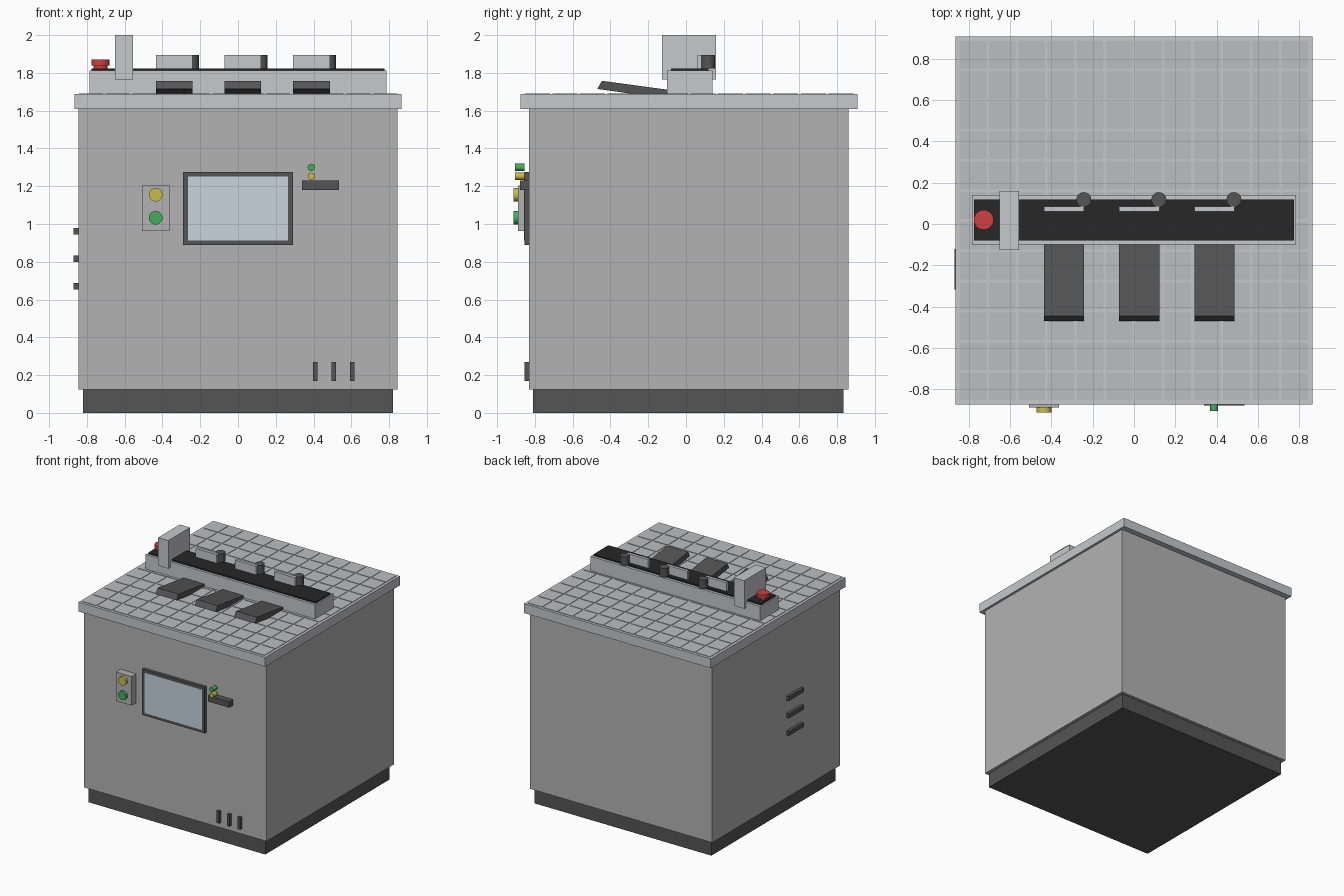
import bpy, bmesh, math
from mathutils import Matrix

if "Cube" in bpy.data.objects:
    bpy.data.objects.remove(bpy.data.objects["Cube"])


def material(name, r, g, b):
    m = bpy.data.materials.new(name)
    m.diffuse_color = (r, g, b, 1)
    m.use_nodes = True
    m.node_tree.nodes["Principled BSDF"].inputs["Base Color"].default_value = m.diffuse_color
    return m


BODY = material("body_grey", 0.45, 0.45, 0.45)
LIGHT = material("light_grey", 0.57, 0.58, 0.60)
TILE = material("tile_grey", 0.49, 0.52, 0.54)
DARK = material("dark_grey", 0.09, 0.09, 0.09)
BLACK = material("black", 0.02, 0.02, 0.02)
GLASS = material("screen_blue", 0.57, 0.66, 0.73)
RED = material("red", 0.65, 0.05, 0.05)
GREEN = material("green", 0.06, 0.42, 0.10)
YELLOW = material("yellow", 0.60, 0.50, 0.06)


def finish(name, bm, mat):
    bmesh.ops.recalc_face_normals(bm, faces=bm.faces)
    me = bpy.data.meshes.new(name)
    bm.to_mesh(me)
    bm.free()
    me.materials.append(mat)
    ob = bpy.data.objects.new(name, me)
    bpy.context.collection.objects.link(ob)
    return ob


def add_box(bm, x0, x1, y0, y1, z0, z1):
    m = Matrix.Translation(((x0 + x1) / 2, (y0 + y1) / 2, (z0 + z1) / 2)) \
        @ Matrix.Diagonal((x1 - x0, y1 - y0, z1 - z0, 1))
    bmesh.ops.create_cube(bm, size=1, matrix=m)


def box(name, mat, *b):
    bm = bmesh.new()
    add_box(bm, *b)
    return finish(name, bm, mat)


def cylinder(name, mat, x, y, z, r, depth, along_y=False):
    m = Matrix.Translation((x, y, z))
    if along_y:
        m = m @ Matrix.Rotation(math.pi / 2, 4, 'X')
    bm = bmesh.new()
    bmesh.ops.create_cone(bm, cap_ends=True, segments=32, radius1=r, radius2=r,
                          depth=depth, matrix=m)
    ob = finish(name, bm, mat)
    bpy.context.view_layer.objects.active = ob
    ob.select_set(True)
    bpy.ops.object.shade_smooth_by_angle()
    ob.select_set(False)
    return ob


# Cabinet
box("plinth", DARK, -0.82, 0.82, -0.81, 0.835, 0, 0.13)
box("cabinet", BODY, -0.845, 0.845, -0.83, 0.86, 0.125, 1.615)
box("table_top", LIGHT, -0.865, 0.865, -0.875, 0.908, 1.61, 1.688)

# Thin tiles covering the table
N, gap = 12, 0.014
x0, y0, w, d = -0.85, -0.86, 1.70, 1.753
bm = bmesh.new()
for i in range(N):
    for j in range(N):
        xa, ya = x0 + i * w / N, y0 + j * d / N
        add_box(bm, xa + gap / 2, xa + w / N - gap / 2,
                ya + gap / 2, ya + d / N - gap / 2, 1.684, 1.692)
finish("table_tiles", bm, TILE)

# Raised rail across the table
box("rail", LIGHT, -0.785, 0.785, -0.10, 0.14, 1.685, 1.812)
box("rail_cover", BLACK, -0.775, 0.775, -0.08, 0.118, 1.81, 1.824)
box("upright_panel", LIGHT, -0.652, -0.557, -0.127, 0.16, 1.765, 2.0)
cylinder("stop_button_stem", RED, -0.728, 0.02, 1.835, 0.038, 0.026)
cylinder("stop_button_cap", RED, -0.728, 0.02, 1.855, 0.048, 0.03)

# Three stations: stop plate, post and sloping pad
profile = [(-0.47, 1.715), (-0.445, 1.758), (-0.09, 1.71), (-0.09, 1.662)]
for k in range(3):
    c = -0.338 + k * 0.3635
    box(f"stop_plate_{k + 1}", LIGHT, c - 0.097, c + 0.097, 0.06, 0.085, 1.82, 1.896)
    cylinder(f"post_{k + 1}", DARK, c + 0.095, 0.118, 1.859, 0.036, 0.074)
    bm = bmesh.new()
    face = bm.faces.new([bm.verts.new((c - 0.097, y, z)) for y, z in profile])
    ext = bmesh.ops.extrude_face_region(bm, geom=[face])
    bmesh.ops.translate(bm, vec=(0.194, 0, 0),
                        verts=[v for v in ext["geom"] if isinstance(v, bmesh.types.BMVert)])
    bm.faces.ensure_lookup_table()
    if not face.is_valid or len(bm.faces) < 6:
        bm.faces.new(list(bm.verts)[:4])
    finish(f"sloping_pad_{k + 1}", bm, DARK)

# Screen
box("screen_frame", DARK, -0.29, 0.29, -0.855, -0.82, 0.89, 1.275)
box("screen", GLASS, -0.266, 0.266, -0.858, -0.84, 0.913, 1.252)

# Push button box
box("button_box", BODY, -0.508, -0.363, -0.89, -0.82, 0.962, 1.205)
cylinder("yellow_push_button", YELLOW, -0.436, -0.895, 1.155, 0.036, 0.035, True)
cylinder("green_push_button", GREEN, -0.436, -0.895, 1.033, 0.036, 0.035, True)

# Small shelf with indicator lamps
box("shelf", DARK, 0.338, 0.535, -0.88, -0.82, 1.18, 1.23)
cylinder("green_lamp", GREEN, 0.388, -0.88, 1.30, 0.019, 0.05, True)
cylinder("yellow_lamp", YELLOW, 0.388, -0.88, 1.253, 0.019, 0.05, True)

# Front and left side slots
for k in range(3):
    x = 0.41 + k * 0.098
    box(f"front_slot_{k + 1}", DARK, x - 0.012, x + 0.012, -0.855, -0.82, 0.17, 0.27)
    z = 0.67 + k * 0.146
    box(f"side_slot_{k + 1}", DARK, -0.87, -0.835, -0.317, -0.12, z - 0.018, z + 0.018)
